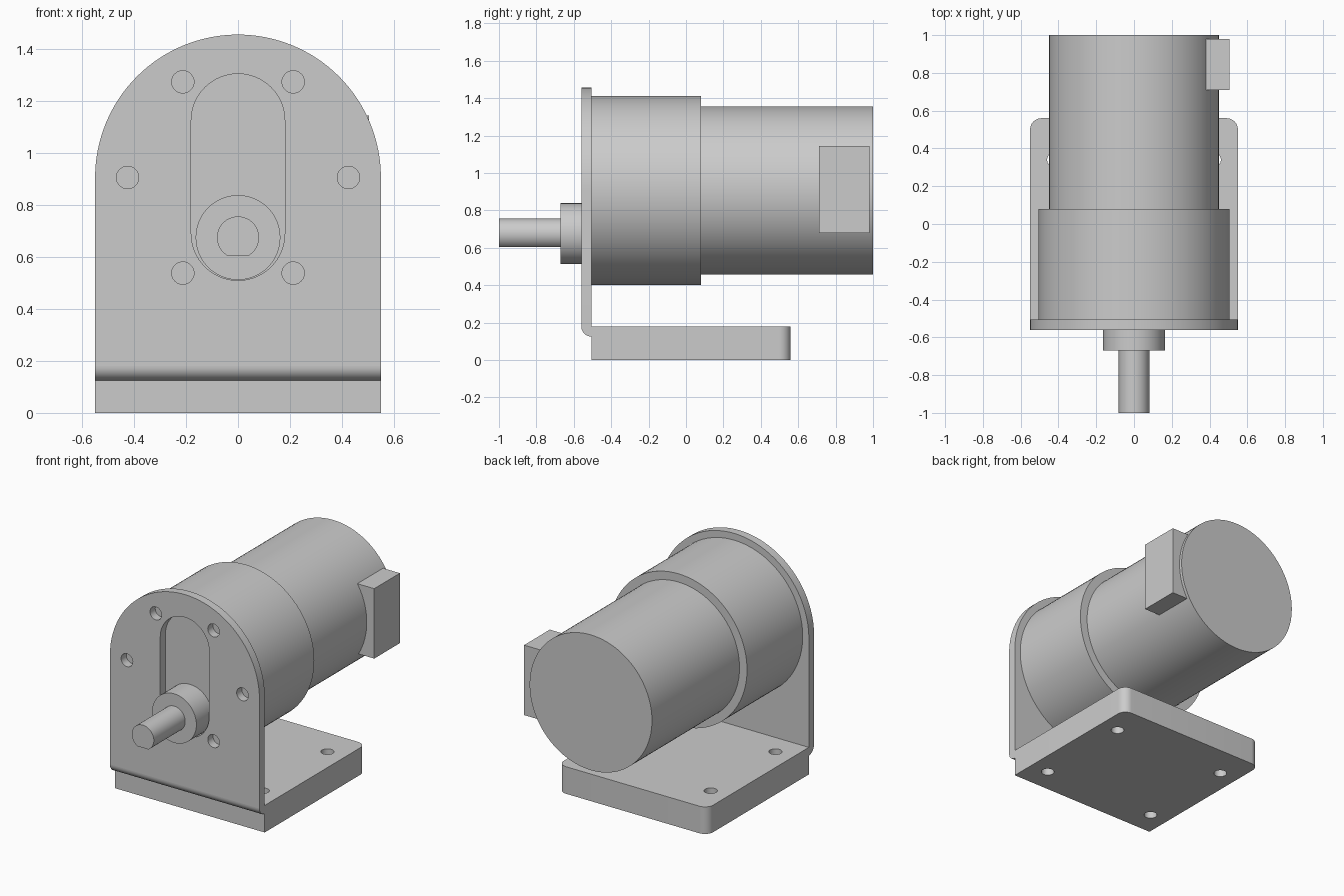
import bpy, bmesh
from math import sin, cos, pi, radians, sqrt, acos

if "Cube" in bpy.data.objects:
    bpy.data.objects.remove(bpy.data.objects["Cube"])


def arc(cx, cy, r, a0, a1, n=32):
    return [(cx + r * cos(radians(a0 + (a1 - a0) * i / n)),
             cy + r * sin(radians(a0 + (a1 - a0) * i / n))) for i in range(n + 1)]


def circle(cx, cy, r, n=64):
    return arc(cx, cy, r, 0, 360, n)[:-1]


def prism(name, loops, lo, hi, axis):
    """Extrude an outline (first loop) with holes (other loops) from lo to hi along axis."""
    cu = bpy.data.curves.new(name, 'CURVE')
    cu.dimensions = '2D'
    cu.fill_mode = 'BOTH'
    cu.extrude = (hi - lo) / 2
    for pts in loops:
        sp = cu.splines.new('POLY')
        sp.points.add(len(pts) - 1)
        for p, (u, v) in zip(sp.points, pts):
            p.co = (u, v, 0, 1)
        sp.use_cyclic_u = True
    tmp = bpy.data.objects.new(name + "_outline", cu)
    bpy.context.collection.objects.link(tmp)
    bpy.context.view_layer.update()
    me = bpy.data.meshes.new_from_object(tmp)
    bpy.data.objects.remove(tmp)
    bpy.data.curves.remove(cu)
    bm = bmesh.new()
    bm.from_mesh(me)
    bmesh.ops.remove_doubles(bm, verts=bm.verts, dist=1e-5)
    mid = (lo + hi) / 2
    for vert in bm.verts:
        u, v, w = vert.co
        w += mid
        vert.co = {'X': (w, u, v), 'Y': (u, w, v), 'Z': (u, v, w)}[axis]
    bmesh.ops.recalc_face_normals(bm, faces=bm.faces)
    bm.to_mesh(me)
    bm.free()
    me.name = name
    ob = bpy.data.objects.new(name, me)
    bpy.context.collection.objects.link(ob)
    bpy.ops.object.select_all(action='DESELECT')
    ob.select_set(True)
    bpy.context.view_layer.objects.active = ob
    bpy.ops.object.shade_smooth_by_angle(angle=radians(30))
    return ob


W, AX, SH = 0.55, 0.906, 0.675      # half width, motor axis height, shaft height
FRONT, BACK = -0.56, -0.505         # faceplate faces

# Mounting base with four screw holes and rounded rear corners
R = 0.06
base = [(-W, BACK), (W, BACK)] + arc(W - R, 0.56 - R, R, 0, 90, 12) \
    + arc(-W + R, 0.56 - R, R, 90, 180, 12)
screws = [circle(sx * 0.42, sy * 0.34, 0.04, 32) for sx in (-1, 1) for sy in (-1, 1)]
prism("base", [base] + screws, 0, 0.18, 'Z')

# Arched faceplate with slot and ring of six holes
plate = [(-W, 0.18), (W, 0.18)] + arc(0, AX, W, 0, 180, 64)
slot = arc(0, 1.125, 0.18, 0, 180) + arc(0, 0.69, 0.18, 180, 360)
ring = [circle(0.425 * cos(k * pi / 3), AX + 0.425 * sin(k * pi / 3), 0.043, 32)
        for k in range(6)]
prism("faceplate", [plate, slot] + ring, FRONT, BACK, 'Y')

# Rounded bend under the faceplate
prism("plate_bend", [[(BACK, 0.18)] + arc(BACK, 0.18, 0.055, 180, 270, 12)], -W, W, 'X')

# Gearbox, motor body and shaft collar
prism("gearbox", [circle(0, AX, 0.505, 96)], BACK, 0.08, 'Y')
prism("motor_body", [circle(0, AX, 0.45, 96)], 0.08, 1.0, 'Y')
prism("shaft_collar", [circle(0, SH, 0.163)], -0.67, BACK, 'Y')

# Output shaft with a flat along its underside
half = math_half = acos(0.07 / 0.081) * 180 / pi
prism("output_shaft", [arc(0, SH, 0.081, -90 + half, 270 - half, 56)], -1.0, -0.67, 'Y')

# Terminal box on the motor's right side
prism("terminal_box", [[(0.38, 0.71), (0.505, 0.71), (0.505, 0.98), (0.38, 0.98)]],
      0.68, 1.145, 'Z')
